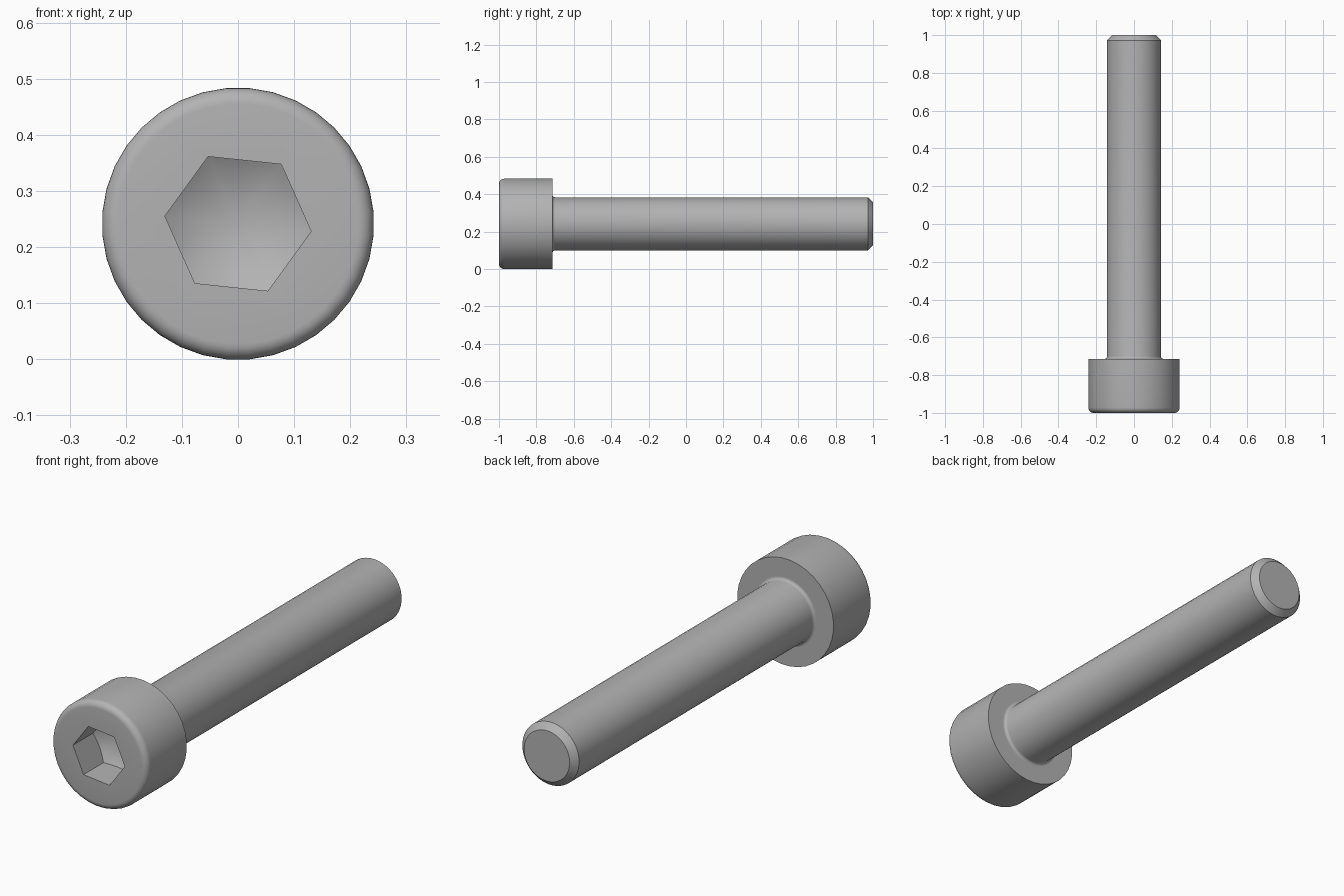
import bpy, bmesh
from math import sin, cos, pi, radians, tan

cube = bpy.data.objects.get("Cube")
if cube:
    bpy.data.objects.remove(cube)

SEGS = 36
CENTRE_Z = 0.2415
HEAD_R, SHANK_R = 0.2425, 0.143
HEAD_BACK = -0.714
HEX_R = 0.131          # socket radius to the corners
FILLET = 0.013         # under the head
EDGE = 0.028           # head rounding and tip chamfer

steel = bpy.data.materials.new("steel grey")
steel.use_nodes = True
COLOUR = (0.45, 0.45, 0.45, 1)
steel.diffuse_color = COLOUR
steel.node_tree.nodes["Principled BSDF"].inputs["Base Color"].default_value = COLOUR


def circle(y, r):
    """Round ring of points about the bolt axis."""
    angles = [radians(5 + 360 * i / SEGS) for i in range(SEGS)]
    return [(r * cos(a), y, CENTRE_Z + r * sin(a)) for a in angles]


def hexagon(y, slope=0):
    """Six-sided ring; slope pushes the middles of the sides deeper."""
    ring = []
    per_side = SEGS // 6
    for i in range(SEGS):
        side, t = divmod(i, per_side)
        t /= per_side
        a, b = (radians(-6 + 60 * (side + k)) for k in (0, 1))
        x = HEX_R * (cos(a) * (1 - t) + cos(b) * t)
        z = HEX_R * (sin(a) * (1 - t) + sin(b) * t)
        deeper = slope * (HEX_R - (x * x + z * z) ** 0.5)
        ring.append((x, y + deeper, CENTRE_Z + z))
    return ring


def loft(name, rings, apex=None, cap_end=False):
    """Skin consecutive rings, with an optional first point and end cap."""
    bm = bmesh.new()
    loops = [[bm.verts.new(p) for p in ring] for ring in rings]
    for a, b in zip(loops, loops[1:]):
        for i in range(SEGS):
            j = (i + 1) % SEGS
            bm.faces.new((a[i], a[j], b[j], b[i]))
    if apex:
        tip = bm.verts.new(apex)
        for i in range(SEGS):
            bm.faces.new((tip, loops[0][(i + 1) % SEGS], loops[0][i]))
    if cap_end:
        bm.faces.new(loops[-1])
    bmesh.ops.recalc_face_normals(bm, faces=bm.faces)
    # The outermost face must point away from the axis
    outer = max(bm.faces, key=lambda f: f.calc_center_median().x)
    if outer.normal.x < 0:
        bmesh.ops.reverse_faces(bm, faces=bm.faces)
    mesh = bpy.data.meshes.new(name)
    bm.to_mesh(mesh)
    bm.free()
    mesh.materials.append(steel)
    obj = bpy.data.objects.new(name, mesh)
    bpy.context.collection.objects.link(obj)
    bpy.ops.object.select_all(action="DESELECT")
    obj.select_set(True)
    bpy.context.view_layer.objects.active = obj
    bpy.ops.object.shade_smooth_by_angle(angle=radians(30))


# Head: hex socket with a drilled cone floor, rounded front rim, flat back
slope = tan(radians(30))
floor = -1 + 0.143
head = [hexagon(floor, slope), hexagon(-1)]
for k in range(7):
    a = k * pi / 12
    head.append(circle(-1 + EDGE * (1 - cos(a)), HEAD_R - EDGE * (1 - sin(a))))
head += [circle(HEAD_BACK, HEAD_R), circle(HEAD_BACK, SHANK_R + FILLET)]
loft("socket_head", head, apex=(0, floor + HEX_R * slope, CENTRE_Z))

# Shank: small fillet under the head, plain cylinder, chamfered tip
shank = []
for k in range(5):
    a = k * pi / 8
    shank.append(circle(HEAD_BACK + FILLET * (1 - cos(a)),
                        SHANK_R + FILLET * (1 - sin(a))))
shank += [circle(1 - EDGE, SHANK_R), circle(1, SHANK_R - EDGE)]
loft("shank", shank, cap_end=True)
